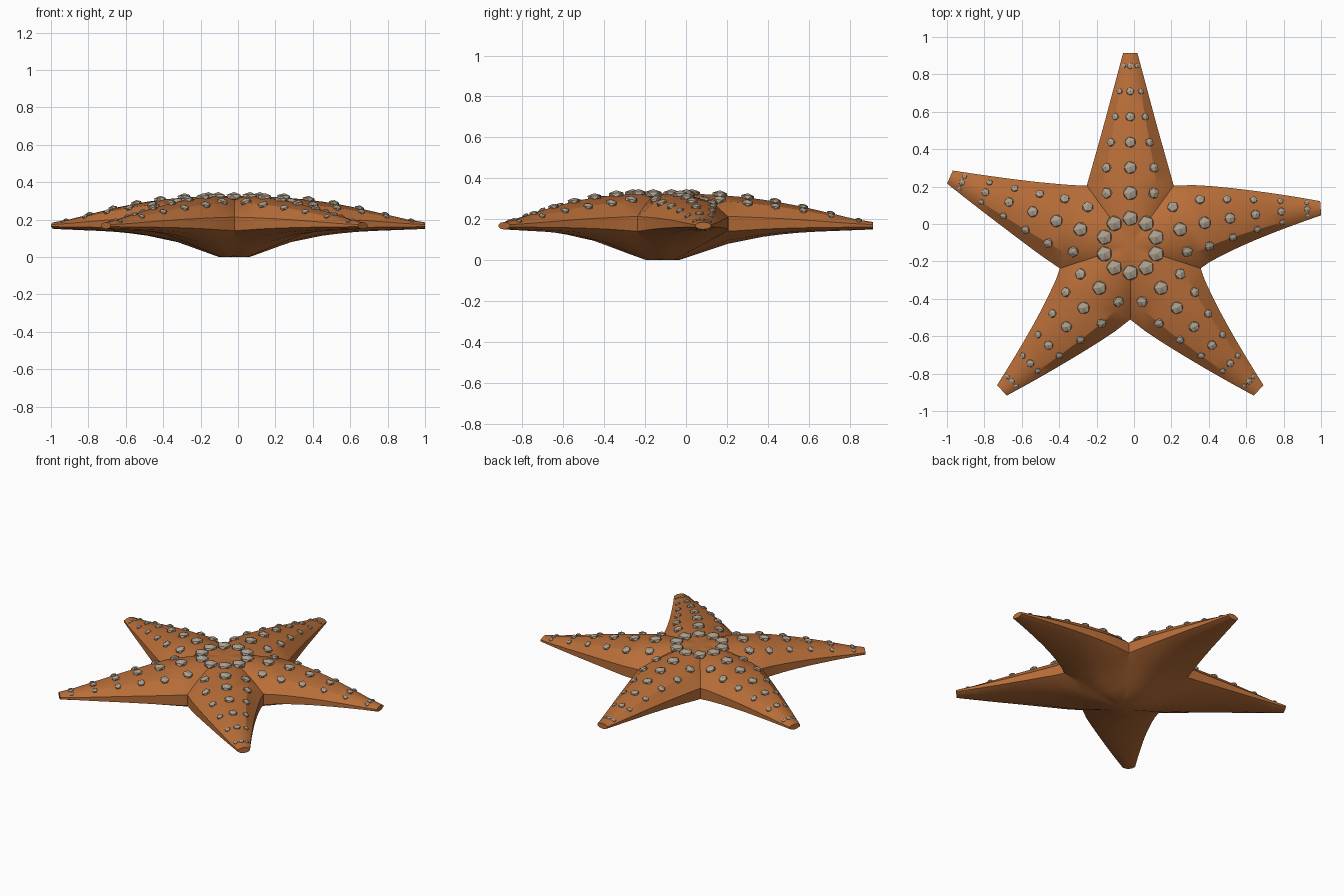
import bpy, bmesh, math
from mathutils import Vector, Matrix

if "Cube" in bpy.data.objects:
    bpy.data.objects.remove(bpy.data.objects["Cube"])

CENTRE = Vector((-0.02, -0.115, 0))
CORE = 0.32          # axial distance where neighbouring arms separate
LENGTH = 1.03
MID = 0.168          # height of the arm axis
SIDES = 10
# arm direction in degrees, sideways drift at the tip
ARMS = [(18, -0.125), (90, 0.0), (162, -0.05), (234, -0.10), (306, 0.10)]
TOP = [(0, .325), (.15, .325), (.28, .318), (.42, .306), (.55, .287),
       (.69, .260), (.83, .227), (.96, .196), (1.03, .186)]
BOTTOM = [(0, 0), (.08, 0), (.2, .04), (.32, .08), (.52, .12), (.7, .137), (1.03, .15)]
WIDTH = [(0, 0), (.32, .32 * math.tan(math.radians(36))), (.63, .145), (1.03, .038)]


def lerp(table, s):
    for (a, va), (b, vb) in zip(table, table[1:]):
        if s <= b:
            return va + (vb - va) * (s - a) / (b - a)
    return table[-1][1]


def surface(arm, s, deg):
    """Point on an arm at axial distance s and cross-section angle deg."""
    direction, drift = ARMS[arm]
    t = max(0, (s - CORE) / (LENGTH - CORE))
    bend = drift * t ** 1.4
    slope = 1.4 * drift * t ** 0.4 / (LENGTH - CORE)
    a = math.radians(deg)
    u = math.cos(a) / math.cos(math.radians(18)) * lerp(WIDTH, s)
    extreme = lerp(TOP if math.sin(a) > 0 else BOTTOM, s)
    z = MID + abs(extreme - MID) * math.sin(a)
    k = min(1, s / CORE) ** 2          # flatten towards the middle of the body
    z = extreme + (z - extreme) * k
    n = math.hypot(1, slope)
    local = Vector((s - u * slope / n, bend + u / n, z))
    return CENTRE + Matrix.Rotation(math.radians(direction), 3, 'Z') @ local


def material(name, rgb):
    m = bpy.data.materials.new(name)
    m.diffuse_color = (*rgb, 1)
    m.use_nodes = True
    m.node_tree.nodes["Principled BSDF"].inputs["Base Color"].default_value = m.diffuse_color
    return m


def finish(bm, name, mat):
    bmesh.ops.recalc_face_normals(bm, faces=bm.faces[:])
    me = bpy.data.meshes.new(name)
    bm.to_mesh(me)
    bm.free()
    ob = bpy.data.objects.new(name, me)
    bpy.context.collection.objects.link(ob)
    me.materials.append(mat)
    return ob


# body: five lofted arms that share their valley edges
bm = bmesh.new()
stations = [0, .08, .16, .24, CORE, .40, .49, .58, .67, .76, .85, .94, LENGTH]
angles = [18 + 36 * j for j in range(SIDES)]
for arm in range(5):
    rings = [[bm.verts.new(surface(arm, s, a)) for a in angles] for s in stations]
    for i in range(len(rings) - 1):
        for j in range(SIDES):
            if j in (4, 9) and stations[i] < CORE:
                continue               # side walls only outside the core
            k = (j + 1) % SIDES
            bm.faces.new((rings[i][j], rings[i][k], rings[i + 1][k], rings[i + 1][j]))
    bm.faces.new(rings[-1])
bmesh.ops.remove_doubles(bm, verts=bm.verts[:], dist=0.0015)
body = finish(bm, "starfish_body", material("orange_skin", (.48, .155, .04)))
bpy.context.view_layer.objects.active = body
body.select_set(True)
bpy.ops.object.shade_smooth_by_angle(angle=math.radians(28))

# studs: flattened low-poly bumps
bm = bmesh.new()


def stud(pos, normal, size):
    m = (Matrix.Translation(pos) @ normal.to_track_quat('Z', 'Y').to_matrix().to_4x4()
         @ Matrix.Diagonal((size, size, size * 0.55, 1)))
    bmesh.ops.create_icosphere(bm, subdivisions=1, radius=1, matrix=m)


# ring of studs around the middle
for i in range(10):
    a = math.radians(18 + 36 * i)
    stud(CENTRE + Vector((.145 * math.cos(a), .145 * math.sin(a), .322)), Vector((0, 0, 1)), .046)

# three rows of studs along each arm
for arm in range(5):
    for i in range(6):
        s = .28 + .136 * i
        for deg in (54, 90, 126):
            size = (.042 if deg == 90 else .033) * (1 - .11 * i)
            p = surface(arm, s, deg)
            along = surface(arm, s + .01, deg) - surface(arm, s - .01, deg)
            across = surface(arm, s, deg + 4) - surface(arm, s, deg - 4)
            stud(p, along.cross(across).normalized(), size)
finish(bm, "studs", material("pale_stud", (.42, .35, .27)))
